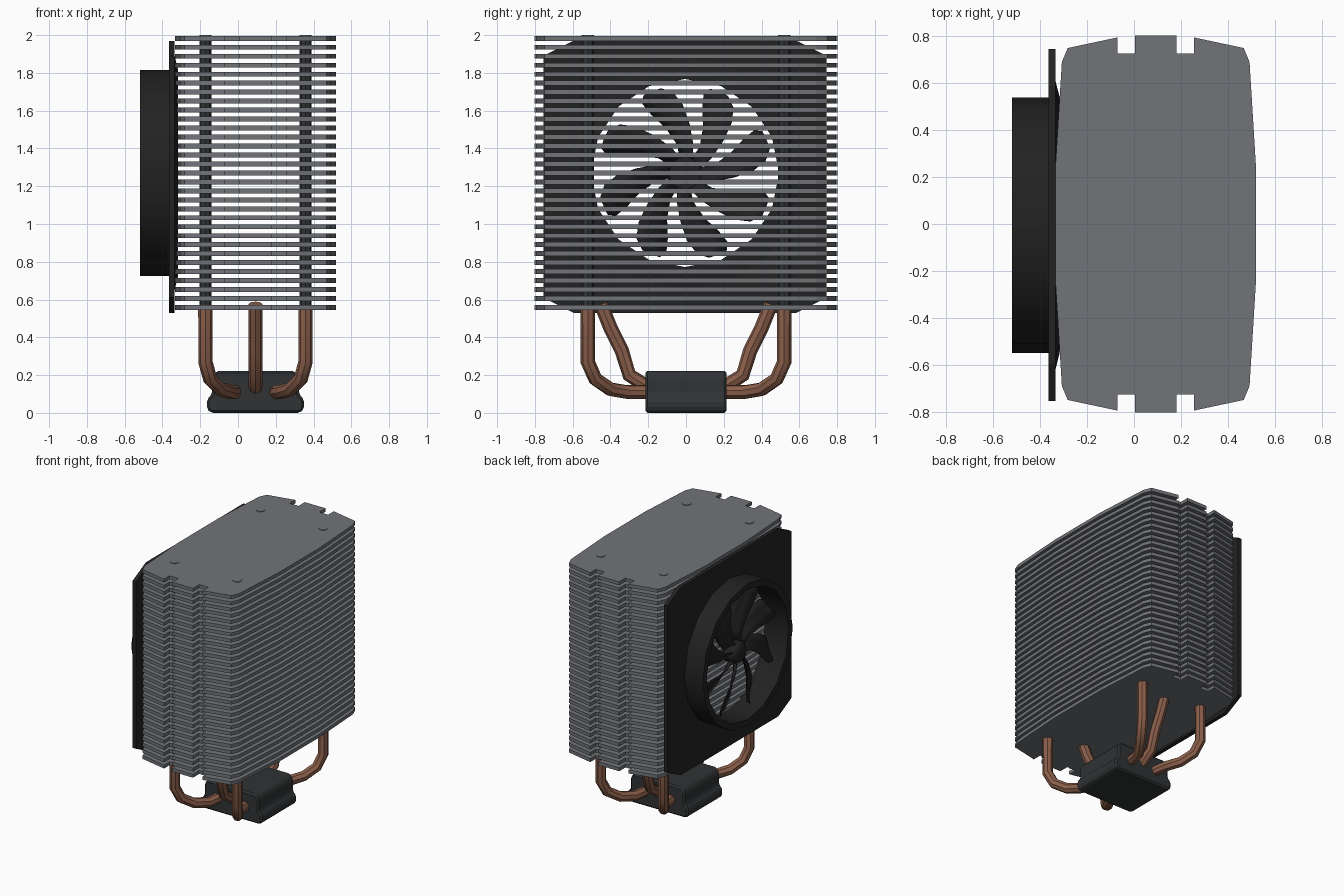
import bpy, bmesh
from math import sin, cos, pi, radians
from mathutils import Vector

old = bpy.data.objects.get("Cube")
if old:
    bpy.data.objects.remove(old, do_unlink=True)

CX = 0.0925                 # middle of the fin stack
FAN_Y, FAN_Z = -0.005, 1.27  # fan axis
SIDES = 16


def material(name, color):
    m = bpy.data.materials.new(name)
    m.use_nodes = True
    m.diffuse_color = (*color, 1)
    bsdf = m.node_tree.nodes["Principled BSDF"]
    bsdf.inputs["Base Color"].default_value = (*color, 1)
    bsdf.inputs["Roughness"].default_value = 0.6
    return m


FIN = material("fin grey", (0.165, 0.173, 0.19))
DARK = material("dark metal", (0.03, 0.032, 0.034))
BLACK = material("black plastic", (0.016, 0.016, 0.016))
COPPER = material("copper", (0.26, 0.115, 0.07))


def finish(name, bm, mat, smooth=False):
    bmesh.ops.recalc_face_normals(bm, faces=bm.faces)
    me = bpy.data.meshes.new(name)
    bm.to_mesh(me)
    bm.free()
    me.materials.append(mat)
    ob = bpy.data.objects.new(name, me)
    bpy.context.collection.objects.link(ob)
    if smooth:
        shade(ob)
    return ob


def shade(ob):
    bpy.ops.object.select_all(action='DESELECT')
    ob.select_set(True)
    bpy.context.view_layer.objects.active = ob
    bpy.ops.object.shade_smooth_by_angle(angle=radians(40))


def extrude(bm, loops, move):
    """Fill outline loops (later loops are holes) and extrude them by a vector."""
    edges = []
    for pts in loops:
        vs = [bm.verts.new(p) for p in pts]
        edges += [bm.edges.new((vs[i - 1], vs[i])) for i in range(len(vs))]
    if len(loops) == 1:
        faces = [bm.faces.new(vs)]
    else:
        geom = bmesh.ops.triangle_fill(bm, edges=edges, use_beauty=True)["geom"]
        faces = [f for f in geom if isinstance(f, bmesh.types.BMFace)]
    out = bmesh.ops.extrude_face_region(bm, geom=faces, use_keep_orig=True)["geom"]
    bmesh.ops.translate(bm, vec=move, verts=[v for v in out if isinstance(v, bmesh.types.BMVert)])


def fan_point(x, r, a):
    return (x, FAN_Y + r * cos(a), FAN_Z + r * sin(a))


def lathe(name, profile, mat, closed=True):
    """Spin an (x, radius) profile about the fan axis."""
    bm = bmesh.new()
    rings = [[bm.verts.new(fan_point(x, r, 2 * pi * i / SIDES)) for i in range(SIDES)]
             for x, r in profile]
    for k in range(0 if closed else 1, len(rings)):
        a, b = rings[k - 1], rings[k]
        for i in range(SIDES):
            bm.faces.new((a[i - 1], a[i], b[i], b[i - 1]))
    if not closed:
        bm.faces.new(rings[0])
        bm.faces.new(rings[-1])
    return finish(name, bm, mat, True)


def tube(name, pts, radius, mat):
    cu = bpy.data.curves.new(name, 'CURVE')
    cu.dimensions = '3D'
    cu.bevel_depth = radius
    cu.bevel_resolution = 2
    cu.use_fill_caps = True
    sp = cu.splines.new('POLY')
    sp.points.add(len(pts) - 1)
    for p, co in zip(sp.points, pts):
        p.co = (*co, 1)
    cu.materials.append(mat)
    ob = bpy.data.objects.new(name, cu)
    bpy.context.collection.objects.link(ob)
    bpy.ops.object.select_all(action='DESELECT')
    ob.select_set(True)
    bpy.context.view_layer.objects.active = ob
    bpy.ops.object.convert(target='MESH')
    shade(bpy.context.view_layer.objects.active)


# Stack of notched cooling fins: one quarter outline mirrored twice
quarter = [(0.427, 0.25), (0.40, 0.69), (0.375, 0.75), (0.163, 0.795),
           (0.163, 0.727), (0.088, 0.727), (0.088, 0.803)]
half = quarter + [(-x, y) for x, y in reversed(quarter)]
outline = half + [(x, -y) for x, y in reversed(half)]
bm = bmesh.new()
COUNT, BOTTOM, TOP, THICK = 31, 0.545, 1.996, 0.026
for i in range(COUNT):
    z = BOTTOM + (TOP - THICK - BOTTOM) * i / (COUNT - 1)
    extrude(bm, [[(CX + x, y, z) for x, y in outline]], Vector((0, 0, THICK)))
finish("cooling_fins", bm, FIN)

# Heat pipes: two outer ones and a middle one at each end
outer = [(0.265, 0.52, 0.56), (0.265, 0.52, 0.27), (0.24, 0.48, 0.18),
         (0.185, 0.40, 0.125), (0.13, 0.31, 0.11), (0.11, 0.19, 0.11)]
middle = [(0, 0.45, 0.575), (0, 0.40, 0.45), (0, 0.34, 0.33),
          (0, 0.30, 0.20), (0, 0.19, 0.13)]
for sy, end in ((-1, "front"), (1, "back")):
    tube(f"{end}_middle_pipe", [(CX, sy * y, z) for x, y, z in middle], 0.038, COPPER)
    for sx, side in ((-1, "right"), (1, "left")):
        tube(f"{end}_{side}_pipe", [(CX + sx * x, sy * y, z) for x, y, z in outer], 0.038, COPPER)
        px, py = CX + sx * outer[0][0], sy * outer[0][1]
        tube(f"{end}_{side}_pipe_core", [(px, py, 0.55), (px, py, 1.98)], 0.032, DARK)
        tube(f"{end}_{side}_pipe_cap", [(px, py, 1.98), (px, py, 2.0)], 0.032, FIN)

# Contact base
side = [(0.235, 0), (0.257, 0.02), (0.257, 0.07), (0.23, 0.10), (0.23, 0.19), (0.205, 0.223)]
section = side + [(-x, z) for x, z in reversed(side)]
bm = bmesh.new()
extrude(bm, [[(CX + x, -0.215, z) for x, z in section]], Vector((0, 0.43, 0)))
base = finish("contact_base", bm, DARK)
bev = base.modifiers.new("edge_bevel", 'BEVEL')
bev.width = 0.012
bev.segments = 1

# Fan frame plate with clipped corners and a round opening
FY, FZ = 0.75, 0.72
corner = [(FY, FZ - 0.08), (FY - 0.16, FZ)]
upper = corner + [(-y, z) for y, z in reversed(corner)]
plate = upper + [(-y, -z) for y, z in upper]
bm = bmesh.new()
extrude(bm, [[(-0.365, FAN_Y + y, 1.25 + z) for y, z in plate],
             [fan_point(-0.365, 0.5, 2 * pi * i / SIDES) for i in range(SIDES)]],
        Vector((0.03, 0, 0)))
finish("fan_frame", bm, BLACK)

# Fan shroud with a sloped lip against the fins
lathe("fan_shroud", [(-0.52, 0.498), (-0.52, 0.545), (-0.366, 0.545), (-0.336, 0.545),
                     (-0.336, 0.62), (-0.318, 0.55), (-0.318, 0.498)], BLACK)

# Hub and thin axle
lathe("fan_hub", [(-0.475, 0.03), (-0.465, 0.065), (-0.44, 0.085), (-0.36, 0.085)], BLACK, False)
lathe("fan_axle", [(-0.40, 0.009), (-0.24, 0.009)], BLACK, False)

# Swept, pitched blades: (radius, half angle, sweep) stations
stations = [(0.07, 26, -26), (0.16, 15, -18), (0.26, 14, -9), (0.36, 14, -2),
            (0.43, 11.5, 2), (0.465, 6, 4)]
bm = bmesh.new()
for n in range(8):
    tip = 18 + 45 * n
    rows = []
    for r, w, sweep in stations:
        row = []
        for t in (-1, -0.33, 0.33, 1):
            x = -0.41 - 0.035 * t + 0.008 * (1 - t * t)
            row.append(bm.verts.new(fan_point(x, r, radians(tip + sweep + t * w))))
        rows.append(row)
    for a, b in zip(rows, rows[1:]):
        for j in range(3):
            bm.faces.new((a[j], a[j + 1], b[j + 1], b[j]))
blades = finish("fan_blades", bm, BLACK, True)
sol = blades.modifiers.new("blade_thickness", 'SOLIDIFY')
sol.thickness = 0.008
sol.offset = 0
